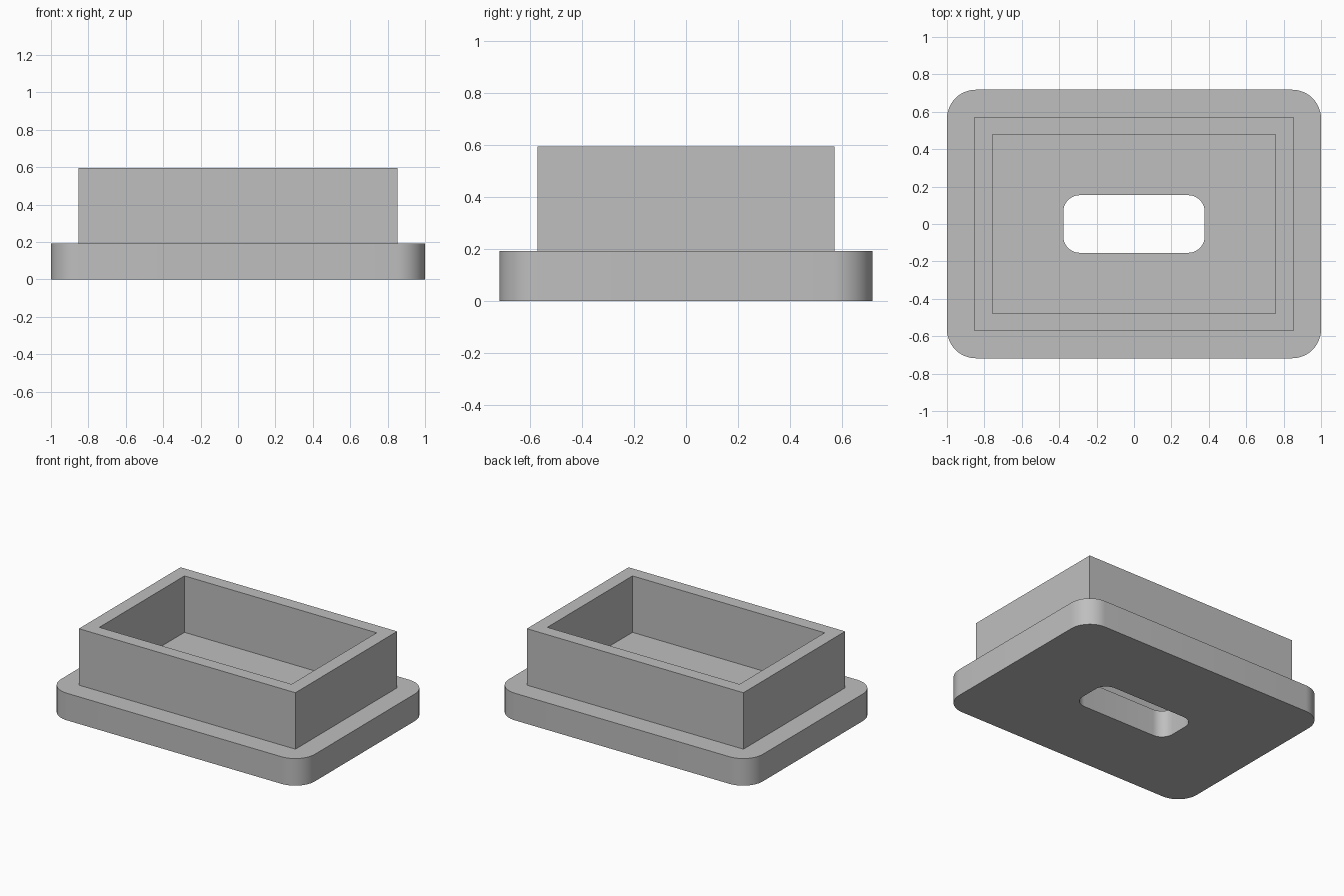
import bpy
import bmesh
from math import cos, sin, pi, radians

cube = bpy.data.objects.get("Cube")
if cube:
    bpy.data.objects.remove(cube, do_unlink=True)

grey = bpy.data.materials.new("plain grey")
grey.use_nodes = True
colour = (0.52, 0.52, 0.52, 1)
grey.diffuse_color = colour
grey.node_tree.nodes["Principled BSDF"].inputs["Base Color"].default_value = colour

BASE_TOP = 0.193
RIM_TOP = 0.595


def rectangle(hx, hy, radius=0, steps=12):
    """Counter-clockwise outline of a rectangle, with rounded corners if radius > 0."""
    corners = [(1, 1), (-1, 1), (-1, -1), (1, -1)]
    if radius == 0:
        return [(sx * hx, sy * hy) for sx, sy in corners]
    points = []
    for i, (sx, sy) in enumerate(corners):
        for k in range(steps + 1):
            a = (i + k / steps) * pi / 2
            points.append((sx * (hx - radius) + radius * cos(a),
                           sy * (hy - radius) + radius * sin(a)))
    return points


def frame(name, outer, inner, z0, z1):
    """Closed ring with vertical sides between two matching outlines."""
    bm = bmesh.new()
    rings = [[bm.verts.new((x, y, z)) for x, y in outline]
             for outline, z in ((outer, z0), (outer, z1), (inner, z1), (inner, z0))]
    n = len(outer)
    for r in range(4):
        a, b = rings[r], rings[(r + 1) % 4]
        for i in range(n):
            j = (i + 1) % n
            bm.faces.new((a[i], a[j], b[j], b[i]))
    bmesh.ops.recalc_face_normals(bm, faces=bm.faces)
    mesh = bpy.data.meshes.new(name)
    bm.to_mesh(mesh)
    bm.free()
    mesh.materials.append(grey)
    obj = bpy.data.objects.new(name, mesh)
    bpy.context.collection.objects.link(obj)
    bpy.ops.object.select_all(action="DESELECT")
    obj.select_set(True)
    bpy.context.view_layer.objects.active = obj
    bpy.ops.object.shade_smooth_by_angle(angle=radians(30))
    return obj


# Rounded base plate with a rounded slot through it
frame("base_plate", rectangle(1, 0.718, 0.155), rectangle(0.378, 0.154, 0.088), 0, BASE_TOP)

# Square-cornered wall standing on the plate
frame("box_wall", rectangle(0.853, 0.572), rectangle(0.757, 0.479), BASE_TOP, RIM_TOP)
